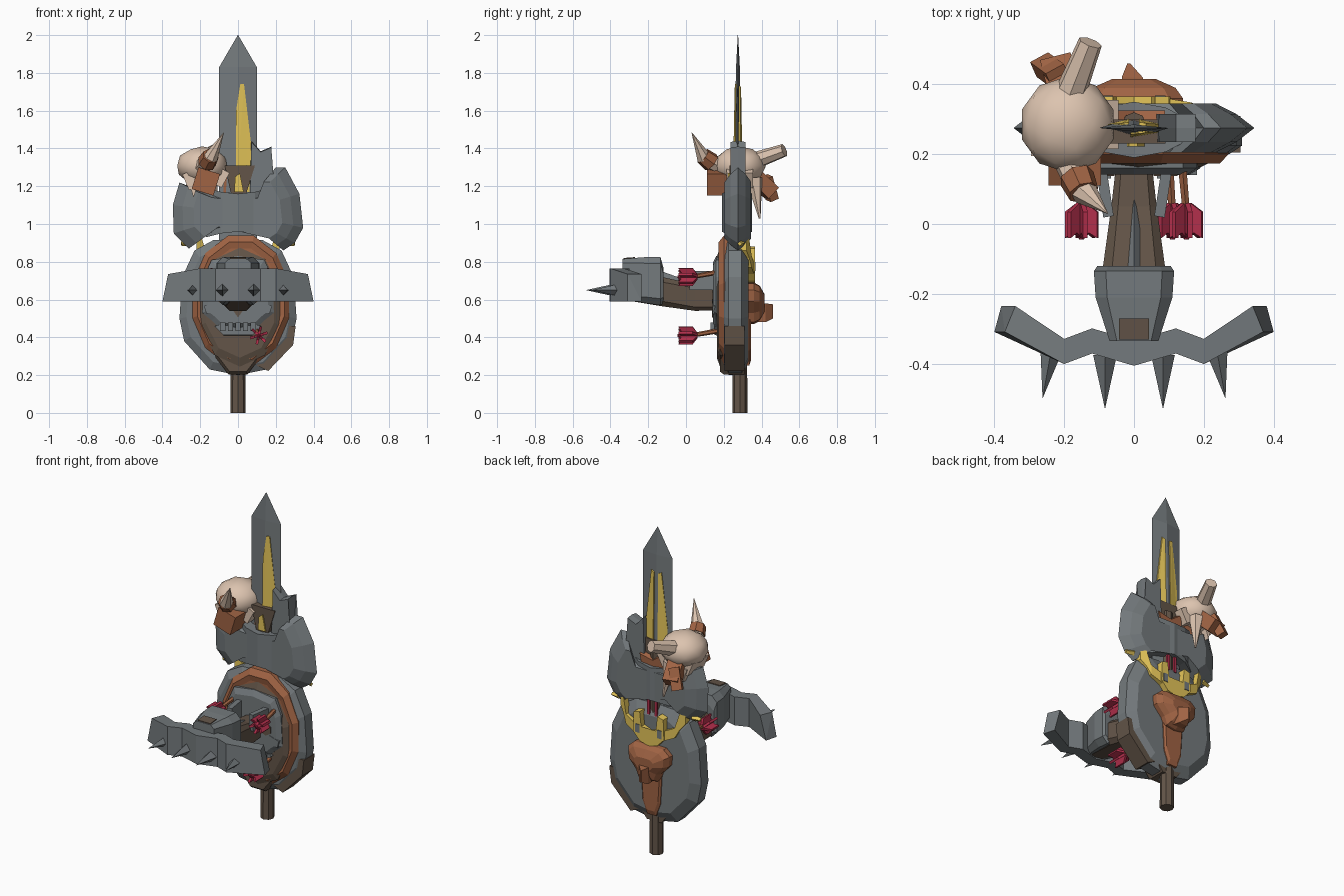
import bpy, bmesh, math
from mathutils import Vector

cube = bpy.data.objects.get("Cube")
if cube:
    bpy.data.objects.remove(cube, do_unlink=True)


def material(name, rgb):
    m = bpy.data.materials.new(name)
    m.use_nodes = True
    m.diffuse_color = (*rgb, 1)
    m.node_tree.nodes["Principled BSDF"].inputs["Base Color"].default_value = (*rgb, 1)
    return m


STEEL = material("steel grey", (0.175, 0.195, 0.205))
WOOD = material("dark wood", (0.125, 0.09, 0.065))
LEATHER = material("leather brown", (0.35, 0.125, 0.057))
GOLD = material("gold", (0.78, 0.56, 0.10))
BONE = material("bone", (0.72, 0.55, 0.43))
RED = material("crimson", (0.44, 0.028, 0.07))


def finish(name, bm, mat, smooth=False):
    bmesh.ops.recalc_face_normals(bm, faces=bm.faces)
    me = bpy.data.meshes.new(name)
    bm.to_mesh(me)
    bm.free()
    me.materials.append(mat)
    ob = bpy.data.objects.new(name, me)
    bpy.context.collection.objects.link(ob)
    if smooth:
        me.shade_smooth()
    return ob


def loft(name, rings, mat):
    """Skin equal-length rings of points and cap both ends."""
    bm = bmesh.new()
    vs = [[bm.verts.new(p) for p in r] for r in rings]
    n = len(vs[0])
    for a, b in zip(vs, vs[1:]):
        for i in range(n):
            j = (i + 1) % n
            bm.faces.new((a[i], a[j], b[j], b[i]))
    caps = [bm.faces.new(vs[0]), bm.faces.new(vs[-1])]
    bmesh.ops.triangulate(bm, faces=caps)
    return finish(name, bm, mat)


def layered(name, outline, layers, mat, centre=(0, 0)):
    """Stack an x-z outline along y, scaled about its centre on each layer."""
    cx, cz = centre
    return loft(name, [[(cx + (x - cx) * s, y, cz + (z - cz) * s) for x, z in outline]
                       for y, s in layers], mat)


def oval(cx, cz, rx, rz, n):
    return [(cx + rx * math.cos((i + .5) * math.tau / n),
             cz + rz * math.sin((i + .5) * math.tau / n)) for i in range(n)]


def mirrored(half):
    return half + [(-x, z) for x, z in reversed(half) if x]


def rod(name, a, b, r1, r2, n, mat):
    a, b = Vector(a), Vector(b)
    d = b - a
    bm = bmesh.new()
    bmesh.ops.create_cone(bm, cap_ends=True, segments=n, radius1=r1, radius2=r2, depth=d.length)
    ob = finish(name, bm, mat)
    ob.rotation_mode = 'QUATERNION'
    ob.rotation_quaternion = d.to_track_quat('Z', 'Y')
    ob.location = (a + b) / 2
    return ob


def box(name, c, size, mat, rot=(0, 0, 0)):
    bm = bmesh.new()
    bmesh.ops.create_cube(bm, size=1)
    bmesh.ops.scale(bm, vec=size, verts=bm.verts)
    ob = finish(name, bm, mat)
    ob.location, ob.rotation_euler = c, rot
    return ob


Y = 0.275   # depth of the blade plane

# Pole and sword blade
rod("pole", (0, 0.285, 0), (0, 0.285, 1.25), 0.04, 0.035, 8, WOOD)
for s in (-1, 1):
    box("pole_ribbon", (s * .025, .325, .91), (.016, .012, .1), RED)


def half_depth(z):
    return 0.01 + 0.022 * (1.83 - z)


def blade_ring(z, w, t):
    return [(-w, Y, z), (0, Y - t, z), (w, Y, z), (0, Y + t, z)]


loft("sword_blade", [blade_ring(0.9, 0.1, half_depth(0.9)), blade_ring(1.83, 0.1, 0.01),
                     blade_ring(2.0, 0.001, 0.001)], STEEL)


# Gold inlays lying on the blade facets
def inlay(name, pts, side):
    loft(name, [[(x, Y + side * (half_depth(z) * (1 - abs(x) / 0.1) + o), z) for x, z in pts]
                for o in (-0.003, 0.006)], GOLD)


inlay("front_inlay", [(-.01, 1.17), (.06, 1.17), (.072, 1.4), (.032, 1.74), (.012, 1.74),
                      (-.01, 1.6)], -1)
for s in (-1, 1):
    inlay("back_inlay", [(s * x, z) for x, z in
                         ((.015, 1.2), (.07, 1.2), (.074, 1.4), (.035, 1.73), (.015, 1.72))], 1)
layered("blade_socket", [(-.035, 1.15), (.04, 1.15), (.09, 1.31), (-.07, 1.31)],
        [(0.23, 1), (0.3, 1)], WOOD)
layered("socket_tip", [(-.02, 1.17), (.03, 1.17), (.01, 1.27), (-.015, 1.25)],
        [(0.222, 1), (0.231, 1)], GOLD)
layered("blade_wrap", [(-.08, 1.15), (.07, 1.15), (.09, 1.24), (0, 1.22), (-.07, 1.27)],
        [(0.27, 1), (0.325, 0.98)], LEATHER)
layered("upper_hook", [(.06, 1.1), (.2, 1.13), (.165, 1.25), (.178, 1.41), (.12, 1.385),
                       (.07, 1.44)], [(0.235, .97), (Y, 1), (0.315, .97)], STEEL, (.12, 1.25))

# Double axe head with a curved middle band
axe = [(.15, .95), (.24, .86), (.3, .9), (.345, .98), (.325, 1.16), (.25, 1.30), (.2, 1.3),
       (.15, 1.17), (-.15, 1.17), (-.21, 1.18), (-.31, 1.22), (-.345, 1.1), (-.34, .95),
       (-.26, .87), (-.15, .95)]
layered("axe_head", axe, [(0.205, .68), (0.235, .85), (Y, 1), (0.315, .85), (0.345, .68)],
        STEEL, (0, 1.06))
loft("axe_band", [[(x, Y - .085 + 2 * x * x, z), (x, Y + .075 - 2 * x * x, z),
                   (x, Y + .075 - 2 * x * x, t), (x, Y - .085 + 2 * x * x, t)]
                  for x, z, t in ((-.17, .93, 1.19), (-.09, .95, 1.17), (0, .96, 1.16),
                                  (.09, .95, 1.17), (.17, .93, 1.19))], STEEL)

# Shield: steel plate, leather rim, wooden face
plate = mirrored([(0, .92), (.13, .915), (.23, .86), (.295, .72), (.31, .5), (.285, .38),
                  (.15, .23), (0, .2)])
layered("shield_plate", plate, [(0.2, .88), (0.225, 1), (0.295, 1), (0.33, .82)], STEEL, (0, .56))
layered("shield_rim", oval(.015, .595, .265, .355, 12),
        [(0.24, 1), (0.2, 1), (0.173, .9), (0.18, .8)], LEATHER, (.015, .595))
layered("shield_face", oval(.01, .56, .225, .315, 10),
        [(0.23, 1), (0.18, 1), (0.163, .85)], WOOD, (.01, .56))
layered("lower_rim_wood", oval(0, .36, .13, .17, 8), [(0.31, 1), (0.2, 1), (0.18, .9)],
        WOOD, (0, .36))
layered("edge_wood", [(.305, .46), (.292, .36), (.16, .222), (.1, .25), (.2, .46)],
        [(0.205, 1), (0.31, 1)], WOOD)

# Steel skull relief with sockets, nose and teeth
face = mirrored([(0, .83), (.14, .81), (.18, .72), (.19, .53), (.14, .49), (.1, .45), (0, .45)])
layered("relief_skull", face, [(0.18, 1), (0.16, 1), (0.142, .85)], STEEL, (0, .6))
layered("relief_jaw", mirrored([(0, .41), (.08, .41), (.13, .46), (.09, .47), (0, .45)]),
        [(0.18, 1), (0.15, .95)], STEEL, (0, .44))
layered("relief_nose", [(-.035, .555), (.035, .555), (0, .505)], [(0.145, 1), (0.137, 1)], WOOD)
for s in (-1, 1):
    layered("relief_socket", oval(s * .09, .62, .04, .04, 6), [(0.145, 1), (0.137, 1)], WOOD)
    box("relief_cheek", (s * .14, .155, .555), (.07, .03, .045), STEEL, (0, s * .3, 0))
    box("club_bracket", (s * .085, .1, .7), (.03, .16, .1), STEEL, (0, 0, -s * .15))
for i in range(5):
    box("relief_tooth", (-.08 + i * .04, .145, .455), (.028, .03, .045), STEEL)


# Club that juts forward, with its steel collar
def block(y, w, lo, hi, cut=.3):
    c = w * cut
    return [(-w, y, lo + c), (-w + c, y, lo), (w - c, y, lo), (w, y, lo + c),
            (w, y, hi - c), (w - c, y, hi), (-w + c, y, hi), (-w, y, hi - c)]


loft("club", [block(.18, .05, .545, .67), block(.05, .065, .54, .68), block(-.13, .09, .565, .72),
              block(-.34, .05, .6, .72)], WOOD)
loft("club_ridge", [[(-.03, y, z - .02), (.03, y, z - .02), (0, y, z + h)]
                    for y, z, h in ((.08, .67, .005), (-.13, .72, .03))], STEEL)
loft("collar", [block(-.12, .105, .58, .77), block(-.135, .115, .57, .825),
                block(-.21, .11, .58, .825), block(-.335, .07, .6, .815)], STEEL)
box("collar_slot", (0, -.3, .818), (.085, .06, .009), WOOD, (.08, 0, 0))

# Spiked crossbar
path = [(.38, -.272), (.2, -.365), (.12, -.335), (0, -.37)]
path = path + [(-x, y) for x, y in reversed(path[:-1])]
bar = []
for x, y in path:
    end = abs(x) > .3
    k = math.copysign(.02, x) if end else 0
    top, d = (.735, .037) if end else (.765, .036)
    bar.append([(x + k, y - d, .59), (x, y + d, .59),
                (x - 2 * k, y + d, top), (x - k * .5, y - d, top)])
loft("crossbar", bar, STEEL)
for s in (-1, 1):
    rod("inner_spike", (s * .083, -.375, .65), (s * .083, -.53, .65), .034, 0, 4, STEEL)
    rod("outer_spike", (s * .235, -.35, .65), (s * .262, -.5, .65), .034, 0, 4, STEEL)

# Arrows with crossed fletching
for x, z in ((-.15, .72), (.15, .72), (.11, .41)):
    rod("arrow_shaft", (x * .9, .2, z + .03), (x, .03, z), .014, .012, 6, LEATHER)
    for k in range(3):
        a = k * math.pi / 3 + .3
        c, s = math.cos(a), math.sin(a)
        fin = mirrored([(0, .06), (.014, .06), (.048, .035), (.048, -.04), (.024, -.025),
                        (0, -.045)])
        loft("fletching", [[(x + u * c - o * s, v, z + u * s + o * c) for u, v in fin]
                           for o in (-.007, .007)], RED)

# Gold guard on the back: pronged centre and arms bending forward
layered("guard_centre", mirrored([(0, .685), (.06, .7), (.105, .75), (.1, .87), (.06, .88),
                                  (.05, .79), (0, .77)]), [(0.315, 1), (0.365, 1)], GOLD)
for s in (-1, 1):
    loft("guard_arm", [[(s * x, y - .02, lo), (s * x, y + .02, lo),
                        (s * x, y + .02, hi), (s * x, y - .02, hi)]
                       for x, y, lo, hi in ((.08, .342, .73, .79), (.165, .328, .77, .83),
                                            (.19, .315, .82, .92), (.22, .3, .86, .92))], GOLD)
    box("guard_slot", (s * .075, .364, .775), (.03, .009, .05), STEEL)
    rod("guard_tip", (s * .25, .295, .9), (s * .3, .285, .895), .018, .012, 4, GOLD)

# Leather sheath, its barrel top and wedge on the back
layered("sheath", mirrored([(0, .62), (.075, .6), (.06, .33), (.03, .25), (0, .25)]),
        [(0.3, 1), (0.335, 1), (0.345, .85)], LEATHER, (0, .45))
layered("sheath_barrel", mirrored([(0, .69), (.1, .685), (.14, .65), (.135, .59), (.08, .53),
                                   (.06, .48), (0, .47)]),
        [(0.31, 1), (0.36, 1), (0.39, .85), (0.415, .45)], LEATHER, (0, .58))
loft("sheath_wedge", [[(x - w, y, lo), (x + w, y, lo), (x + w, y, hi), (x - w, y, hi)]
                      for x, w, y, lo, hi in ((0, .035, .38, .48, .58), (-.005, .03, .42, .48, .58),
                                              (-.015, .004, .46, .5, .575))], LEATHER)

# Hanging horned skull
ball = bmesh.new()
bmesh.ops.create_icosphere(ball, subdivisions=2, radius=1)
bmesh.ops.scale(ball, vec=(.138, .138, .103), verts=ball.verts)
finish("skull_cranium", ball, BONE, True).location = (-.19, .285, 1.308)
box("skull_muzzle", (-.11, .285, 1.255), (.1, .14, .09), BONE, (0, .5, 0))
box("skull_cheek", (-.245, .275, 1.235), (.07, .16, .09), BONE, (0, -.4, 0))
box("skull_strap", (-.17, .205, 1.225), (.12, .19, .12), LEATHER, (0, .3, 0))
for y in (.215, .345):
    layered("skull_fang", [(-.26, 1.22), (-.21, 1.22), (-.235, 1.14)],
            [(y - .02, 1), (y + .02, 1)], BONE)
rod("tusk", (-.15, .36, 1.24), (-.12, .39, 1.03), .045, .005, 6, BONE)
rod("horn_root", (-.19, .19, 1.3), (-.155, .11, 1.34), .045, .042, 7, BONE)
rod("horn_band", (-.165, .135, 1.325), (-.145, .09, 1.36), .052, .045, 7, LEATHER)
rod("horn_tip", (-.145, .095, 1.35), (-.075, .03, 1.485), .04, .001, 7, BONE)
rod("broken_horn", (-.18, .38, 1.34), (-.125, .52, 1.39), .045, .035, 7, BONE)
box("back_strap", (-.2, .38, 1.235), (.09, .21, .08), LEATHER, (-.75, 0, .25))
box("strap_end", (-.24, .44, 1.19), (.06, .05, .13), LEATHER, (.4, .2, .5))
